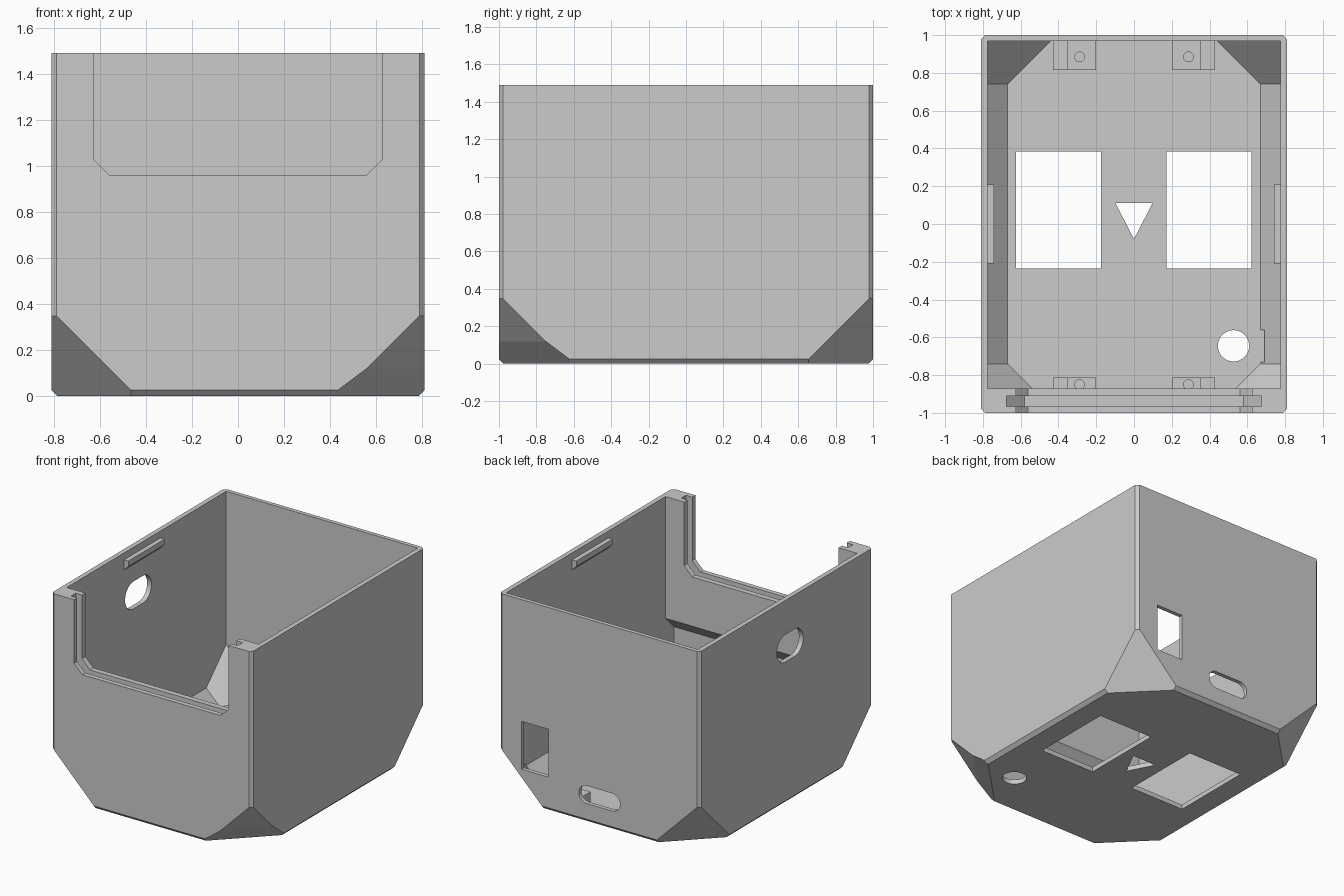
import bpy, bmesh, math
from mathutils import Vector

cube = bpy.data.objects.get("Cube")
if cube:
    bpy.data.objects.remove(cube, do_unlink=True)

GREY = (0.6, 0.6, 0.6, 1)
mat = bpy.data.materials.new("grey plastic")
mat.use_nodes = True
mat.diffuse_color = GREY
mat.node_tree.nodes["Principled BSDF"].inputs["Base Color"].default_value = GREY

W, D, H = 0.81, 1.0, 1.49      # outer half width, half depth, height
IW, ID = 0.775, 0.97           # cavity half width, half depth
FLOOR = 0.035
SIDES = (-1, 1)


def finish(name, bm):
    bmesh.ops.recalc_face_normals(bm, faces=bm.faces[:])
    me = bpy.data.meshes.new(name)
    bm.to_mesh(me)
    bm.free()
    me.materials.append(mat)
    ob = bpy.data.objects.new(name, me)
    bpy.context.collection.objects.link(ob)
    return ob


def prism(name, pts, axis, lo, hi):
    """Extrude a 2D outline along an axis."""
    place = {"x": lambda a, b, t: (t, a, b),
             "y": lambda a, b, t: (a, t, b),
             "z": lambda a, b, t: (a, b, t)}[axis]
    bm = bmesh.new()
    rings = [[bm.verts.new(place(a, b, t)) for a, b in pts] for t in (lo, hi)]
    for ring in rings:
        bm.faces.new(ring)
    for i in range(len(pts)):
        j = (i + 1) % len(pts)
        bm.faces.new((rings[0][i], rings[0][j], rings[1][j], rings[1][i]))
    return finish(name, bm)


def rect(x0, x1, y0, y1):
    return [(x0, y0), (x1, y0), (x1, y1), (x0, y1)]


def stadium(cx, cy, straight, r, n=32):
    """Rounded slot outline; a circle when straight is 0."""
    out = []
    for i in range(n):
        a = (i + 0.5) * math.tau / n
        out.append((cx + math.copysign(straight, math.cos(a)) + r * math.cos(a),
                    cy + r * math.sin(a)))
    return out


def carved(name, x, y, z0, z1, planes):
    """Box trimmed by planes given as (point, outward normal)."""
    bm = bmesh.new()
    bmesh.ops.create_cube(bm, size=2)
    for v in bm.verts:
        v.co = (v.co.x * x, v.co.y * y, z1 if v.co.z > 0 else z0)
    for co, no in planes:
        geom = bm.verts[:] + bm.edges[:] + bm.faces[:]
        cut = bmesh.ops.bisect_plane(bm, geom=geom, dist=1e-5, plane_co=Vector(co),
                                     plane_no=Vector(no), clear_outer=True)
        edges = [e for e in cut["geom_cut"] if isinstance(e, bmesh.types.BMEdge)]
        if edges:
            bmesh.ops.contextual_create(bm, geom=edges)
    return finish(name, bm)


def subtract(target, *cutters):
    bpy.context.view_layer.objects.active = target
    for c in cutters:
        mod = target.modifiers.new("cut", "BOOLEAN")
        mod.operation = "DIFFERENCE"
        mod.solver = "EXACT"
        mod.object = c
        bpy.ops.object.modifier_apply(modifier=mod.name)
        bpy.data.objects.remove(c, do_unlink=True)


# Outer shell: bevelled edges and cut lower corners
outer, inner = [], []
for s in SIDES:
    outer += [((s * W, 0, 0.025), (s, 0, -1)), ((0, s * D, 0.025), (0, s, -1))]
    inner.append(((s * 0.67, 0, FLOOR), (s, 0, -1)))
    for t in SIDES:
        outer += [((s * W, t * (D - 0.022), 0), (s, t, 0)),
                  ((s * (W - 0.02), t * D, 0.35), (s, t, -1))]
        inner.append(((s * 0.67, t * 0.74, FLOOR), (s, t, -1)))
outer.append(((0.44, -D, 0.03), (0.75, -0.75, -1)))
shell = carved("enclosure_shell", W, D, 0, H, outer)

# Cavity, leaving a thick upper front wall with a sloped underside
cavity = carved("cavity_cutter", IW, ID, FLOOR, 1.6, inner)
subtract(cavity, prism("front_thickening",
                       [(-1.0, 1.7), (-0.87, 1.7), (-0.87, 0.6), (-0.97, 0.5), (-1.0, 0.47)],
                       "x", -0.9, 0.9))
subtract(shell, cavity)


# Front opening and the groove for a sliding panel
def u_outline(x, z, xc, zc):
    return [(-x, 1.6), (-x, zc), (-xc, z), (xc, z), (x, zc), (x, 1.6)]


subtract(shell,
         prism("opening_cutter", u_outline(0.625, 0.96, 0.56, 1.025), "y", -1.1, -0.8),
         prism("groove_cutter", u_outline(0.675, 0.91, 0.58, 1.005), "y", -0.965, -0.91))

# Floor windows, triangular vent, round hole and its clearance
subtract(shell,
         prism("window_cutter", rect(-0.625, -0.175, -0.235, 0.385), "z", -0.1, 0.3),
         prism("window_cutter", rect(0.172, 0.622, -0.235, 0.385), "z", -0.1, 0.3),
         prism("vent_cutter", [(-0.098, 0.11), (0, -0.08), (0.098, 0.11)], "z", -0.1, 0.2),
         prism("clearance_cutter", rect(0.6, 0.69, -0.73, -0.56), "z", FLOOR, 0.2),
         prism("round_cutter", stadium(0.527, -0.645, 0, 0.083), "z", -0.1, 0.2))

# Back wall ports and the side wall port
subtract(shell,
         prism("square_port_cutter", rect(0.41, 0.63, 0.25, 0.6), "y", 0.9, 1.1),
         prism("slot_port_cutter", stadium(0, 0.205, 0.102, 0.065), "y", 0.9, 1.1),
         prism("side_port_cutter", stadium(-0.045, 1.14, 0.053, 0.1), "x", -0.9, -0.7))

# Mounting bosses with screw holes, and ledges near the rim
for s, side in zip(SIDES, ("right", "left")):
    step = [(s * x, z) for x, z in ((0.2, 0.02), (0.2, 0.13), (0.355, 0.13),
                                    (0.355, 0.1), (0.428, 0.1), (0.428, 0.02))]
    for end, y0, y1, hole in (("front", -0.98, -0.812, -0.85), ("back", 0.815, 0.98, 0.885)):
        boss = prism(f"{end}_boss_{side}", step, "y", y0, y1)
        subtract(boss, prism("screw_cutter", stadium(s * 0.288, hole, 0, 0.026, 20),
                             "z", 0.05, 0.2))
    prism(f"rim_ledge_{side}",
          [(s * x, z) for x, z in ((0.79, 1.44), (0.74, 1.44), (0.74, 1.4), (0.79, 1.35))],
          "y", -0.21, 0.21)
